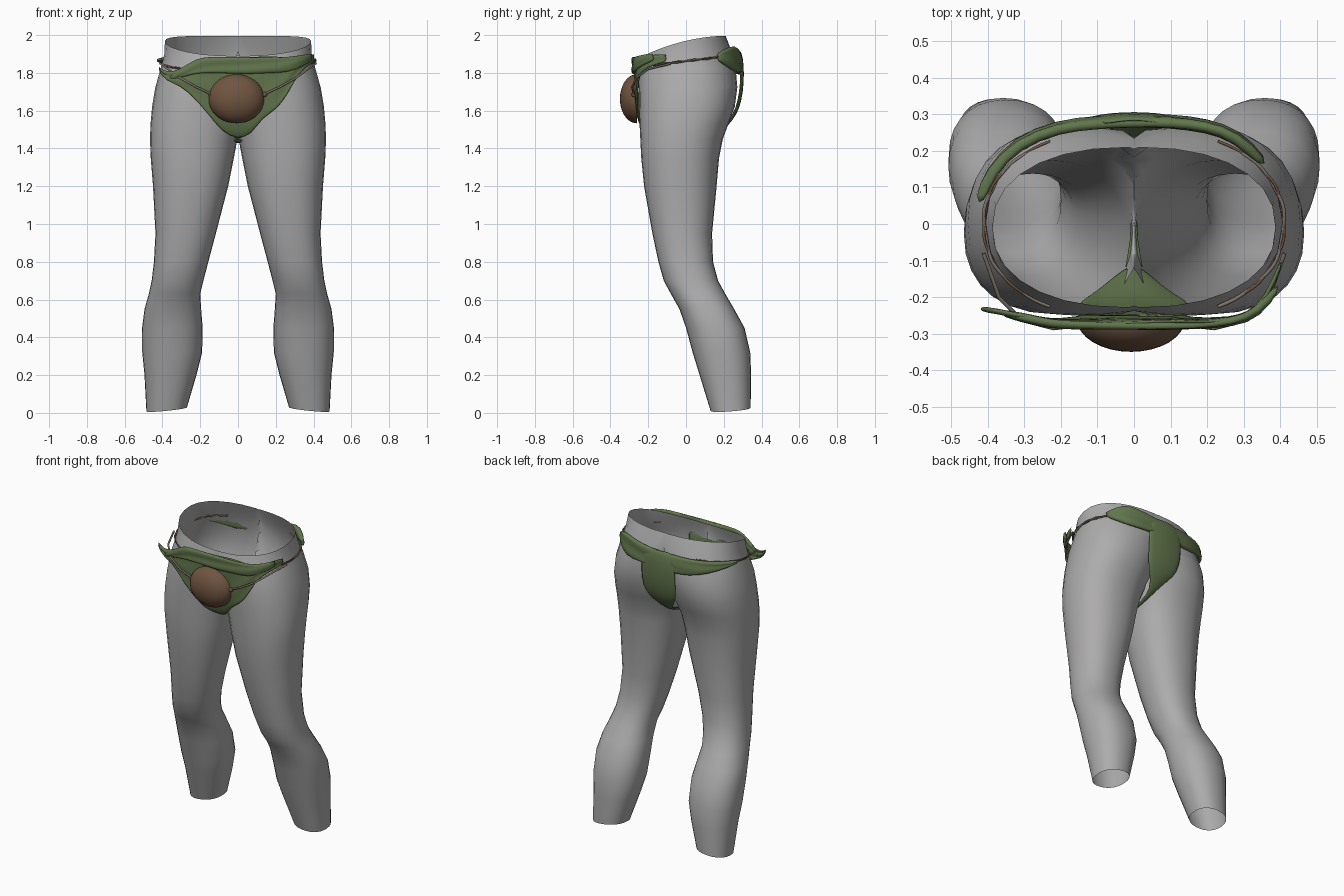
import bpy, bmesh, math


def material(name, rgb):
    m = bpy.data.materials.new(name)
    m.diffuse_color = (*rgb, 1)
    return m


GREY = material("grey_skin", (0.42, 0.412, 0.412))
GREEN = material("green_cloth", (0.122, 0.18, 0.074))
BROWN = material("brown_leather", (0.163, 0.09, 0.052))
CORD = material("taupe_cord", (0.21, 0.18, 0.15))


def finish(name, bm, mat):
    bmesh.ops.recalc_face_normals(bm, faces=bm.faces)
    me = bpy.data.meshes.new(name)
    bm.to_mesh(me)
    bm.free()
    me.materials.append(mat)
    for p in me.polygons:
        p.use_smooth = True
    ob = bpy.data.objects.new(name, me)
    bpy.context.collection.objects.link(ob)
    return ob


def skin(bm, rings, closed):
    """Bridge successive rows of points with quads."""
    rows = [[bm.verts.new(p) for p in r] for r in rings]
    n = len(rows[0])
    for a, b in zip(rows, rows[1:]):
        for i in range(n if closed else n - 1):
            j = (i + 1) % n
            bm.faces.new((a[i], a[j], b[j], b[i]))


def oval(a, power):
    c, s = math.cos(a), math.sin(a)
    return (math.copysign(abs(c) ** (2 / power), c),
            math.copysign(abs(s) ** (2 / power), s))


# Legs and pelvis: height, inner x, outer x, front y, back y
SECTIONS = [
    (0.00, 0.27, 0.485, 0.13, 0.342), (0.20, 0.22, 0.495, 0.072, 0.345),
    (0.32, 0.19, 0.507, 0.035, 0.34), (0.45, 0.187, 0.508, 0.0, 0.31),
    (0.55, 0.195, 0.495, -0.035, 0.255), (0.63, 0.20, 0.472, -0.08, 0.208),
    (0.70, 0.183, 0.457, -0.118, 0.17), (0.80, 0.157, 0.445, -0.146, 0.143),
    (0.95, 0.117, 0.437, -0.178, 0.138), (1.20, 0.052, 0.45, -0.222, 0.162),
    (1.35, 0.022, 0.462, -0.237, 0.175), (1.45, 0.003, 0.466, -0.242, 0.195),
    (1.53, -0.02, 0.463, -0.246, 0.225), (1.62, -0.05, 0.455, -0.248, 0.258),
    (1.72, -0.10, 0.438, -0.25, 0.272), (1.81, -0.19, 0.41, -0.25, 0.262),
    (1.88, -0.28, 0.39, -0.243, 0.24), (1.945, -0.36, 0.387, -0.228, 0.21)]

rings = []
for z, x0, x1, y0, y1 in SECTIONS:
    ring = []
    for i in range(28):
        u, v = oval(math.tau * i / 28, 2.25)
        x = (x0 + x1) / 2 + u * (x1 - x0) / 2
        y = (y0 + y1) / 2 + v * (y1 - y0) / 2
        # waist rises to the back with a slight arch at the sides
        tilt = max(0, (z - 1.7) / 0.245) * (0.235 * y + 0.025 * (1 - (y / 0.22) ** 2))
        if z == 0:                                       # slanted ankle cut
            tilt = 0.022 * (x1 - x) / (x1 - x0) + 0.016 * (y - y0) / (y1 - y0)
        ring.append((max(x, 0), y, z + tilt))
    rings.append(ring)
bm = bmesh.new()
skin(bm, rings, True)
# Open the middle wall and the crotch front that the cloth covers
gone = [f for f in bm.faces if all(v.co.x < 1e-4 for v in f.verts)]
for f in bm.faces:
    c = f.calc_center_median()
    reach = 0.13 if c.z > 1.6 else 0.08
    if f not in gone and c.x < reach and c.y < -0.1 and 1.5 < c.z < 1.78:
        gone.append(f)
bmesh.ops.delete(bm, geom=gone, context='FACES')
bmesh.ops.remove_doubles(bm, verts=bm.verts, dist=1e-5)
body = finish("legs_and_pelvis", bm, GREY)
mir = body.modifiers.new("mirror", 'MIRROR')
mir.use_axis[0] = True
mir.merge_threshold = 0.0005


def cloth(name, rows, thick=0.012):
    bm = bmesh.new()
    skin(bm, rows, False)
    ob = finish(name, bm, GREEN)
    s = ob.modifiers.new("thickness", 'SOLIDIFY')
    s.thickness = thick
    s.offset = 0
    sub = ob.modifiers.new("soften", 'SUBSURF')
    sub.levels = sub.render_levels = 1
    return ob


def drape(name, columns, steps=6, fold=0.006, thick=0.012):
    """Columns: x, y, top z, bottom z, how far the lower end tucks in along y."""
    rows = []
    for k, (x, y, top, low, tuck) in enumerate(columns):
        rows.append([(x, y + tuck * (j / steps) ** 2 + fold * math.sin(2.2 * j + k),
                      top + (low - top) * j / steps) for j in range(steps + 1)])
    return cloth(name, rows, thick)


# Front of the loincloth, with a loose end on the left hip
drape("front_loincloth", [
    (-0.42, -0.232, 1.835, 1.815, 0), (-0.38, -0.238, 1.80, 1.755, 0),
    (-0.30, -0.255, 1.82, 1.73, 0), (-0.23, -0.268, 1.87, 1.665, 0),
    (-0.16, -0.27, 1.885, 1.585, 0.01), (-0.085, -0.27, 1.885, 1.485, 0.04),
    (0.0, -0.27, 1.885, 1.44, 0.09), (0.075, -0.27, 1.885, 1.475, 0.05),
    (0.125, -0.27, 1.89, 1.56, 0.01), (0.20, -0.268, 1.89, 1.60, 0.005),
    (0.26, -0.262, 1.88, 1.68, 0), (0.31, -0.25, 1.885, 1.78, 0),
    (0.36, -0.215, 1.895, 1.83, 0), (0.405, -0.10, 1.90, 1.86, 0)])

# Inner layer closing the crotch behind the front cloth
drape("front_lining", [
    (-0.15, -0.245, 1.80, 1.60, 0.03), (-0.10, -0.25, 1.80, 1.52, 0.065),
    (-0.05, -0.25, 1.80, 1.47, 0.11), (0.0, -0.25, 1.80, 1.44, 0.15),
    (0.05, -0.25, 1.80, 1.47, 0.11), (0.10, -0.25, 1.80, 1.52, 0.065),
    (0.15, -0.245, 1.80, 1.60, 0.03)], 6, 0.003, 0.008)

# Folded upper edge across the front
drape("front_fold", [
    (-0.37, -0.24, 1.785, 1.755, 0), (-0.25, -0.27, 1.855, 1.79, 0),
    (-0.2, -0.275, 1.885, 1.80, 0), (-0.1, -0.276, 1.885, 1.80, 0),
    (0.05, -0.277, 1.885, 1.79, 0), (0.17, -0.275, 1.88, 1.80, 0),
    (0.27, -0.27, 1.885, 1.80, 0), (0.34, -0.245, 1.895, 1.835, 0),
    (0.395, -0.17, 1.905, 1.865, 0)], 4, 0.007, 0.022)

# Band around the back, with a bunched knot on the right hip
drape("back_band", [
    (-0.425, 0.06, 1.875, 1.86, 0), (-0.395, 0.14, 1.885, 1.85, 0),
    (-0.32, 0.22, 1.895, 1.82, 0.01), (-0.21, 0.265, 1.90, 1.79, 0.01),
    (-0.1, 0.277, 1.905, 1.79, 0.01), (0.0, 0.279, 1.91, 1.80, 0.01),
    (0.1, 0.277, 1.915, 1.80, 0.01), (0.2, 0.265, 1.935, 1.80, 0.01),
    (0.28, 0.24, 1.95, 1.81, 0.01), (0.36, 0.165, 1.90, 1.87, 0)], 4, 0.007, 0.03)

# Back flap passing between the legs: y, z, half width
cloth("back_flap", [
    [(w * u, y - 0.012 * u * u, z) for u in (-1, -0.5, 0, 0.5, 1)]
    for y, z, w in [(0.285, 1.915, 0.08), (0.297, 1.88, 0.115), (0.303, 1.80, 0.125),
                    (0.298, 1.70, 0.125), (0.278, 1.61, 0.115), (0.245, 1.555, 0.075),
                    (0.19, 1.49, 0.02), (0.08, 1.445, 0.008), (-0.04, 1.43, 0.008),
                    (-0.12, 1.445, 0.03)]])


def cord(name, points, mat, radius):
    cu = bpy.data.curves.new(name, 'CURVE')
    cu.dimensions = '3D'
    cu.bevel_depth = radius
    cu.bevel_resolution = 1
    sp = cu.splines.new('POLY')
    sp.points.add(len(points) - 1)
    for p, co in zip(sp.points, points):
        p.co = (*co, 1)
    cu.materials.append(mat)
    ob = bpy.data.objects.new(name, cu)
    bpy.context.collection.objects.link(ob)


# Twisted waist cords over each hip, running under the cloth at both ends
for side, s in (("left", -1), ("right", 1)):
    for k, (name, mat, r) in enumerate([("_hip_cord", CORD, 0.005),
                                        ("_hip_cord_brown", BROWN, 0.004)]):
        pts = []
        for i in range(33):
            a = math.radians(-58 + 116 * i / 32)
            u, v = oval(a, 2.2)
            wob = 0.003 * math.sin(12 * a + math.pi * k)
            low = 0.02 * (1 - v) / 2 if s < 0 else 0
            pts.append((s * (0.41 * u + wob), 0.262 * v, 1.863 + 0.03 * v - low + wob))
        cord(side + name, pts, mat, r)

# Domed front cup: half of a flattened ball
bm = bmesh.new()
bmesh.ops.create_uvsphere(bm, u_segments=32, v_segments=18, radius=1)
bmesh.ops.bisect_plane(bm, geom=bm.verts[:] + bm.edges[:] + bm.faces[:],
                       plane_co=(0, 0.02, 0), plane_no=(0, 1, 0), clear_outer=True)
bmesh.ops.holes_fill(bm, edges=[e for e in bm.edges if e.is_boundary])
for v in bm.verts:
    v.co = (-0.008 + 0.148 * v.co.x, -0.26 + 0.09 * v.co.y, 1.663 + 0.13 * v.co.z)
finish("front_cup", bm, BROWN)

# Cup ties and their knots
for side, s in (("left", -1), ("right", 1)):
    cord(side + "_cup_tie", [(s * 0.135, -0.275, 1.685), (s * 0.22, -0.285, 1.725),
                             (s * 0.31, -0.262, 1.775), (s * 0.37, -0.20, 1.82),
                             (s * 0.412, -0.08, 1.85)], CORD, 0.006)
    bm = bmesh.new()
    bmesh.ops.create_icosphere(bm, subdivisions=2, radius=0.014)
    for v in bm.verts:
        v.co.x += s * 0.142
        v.co.y -= 0.275
        v.co.z += 1.685
    finish(side + "_tie_knot", bm, BROWN)
